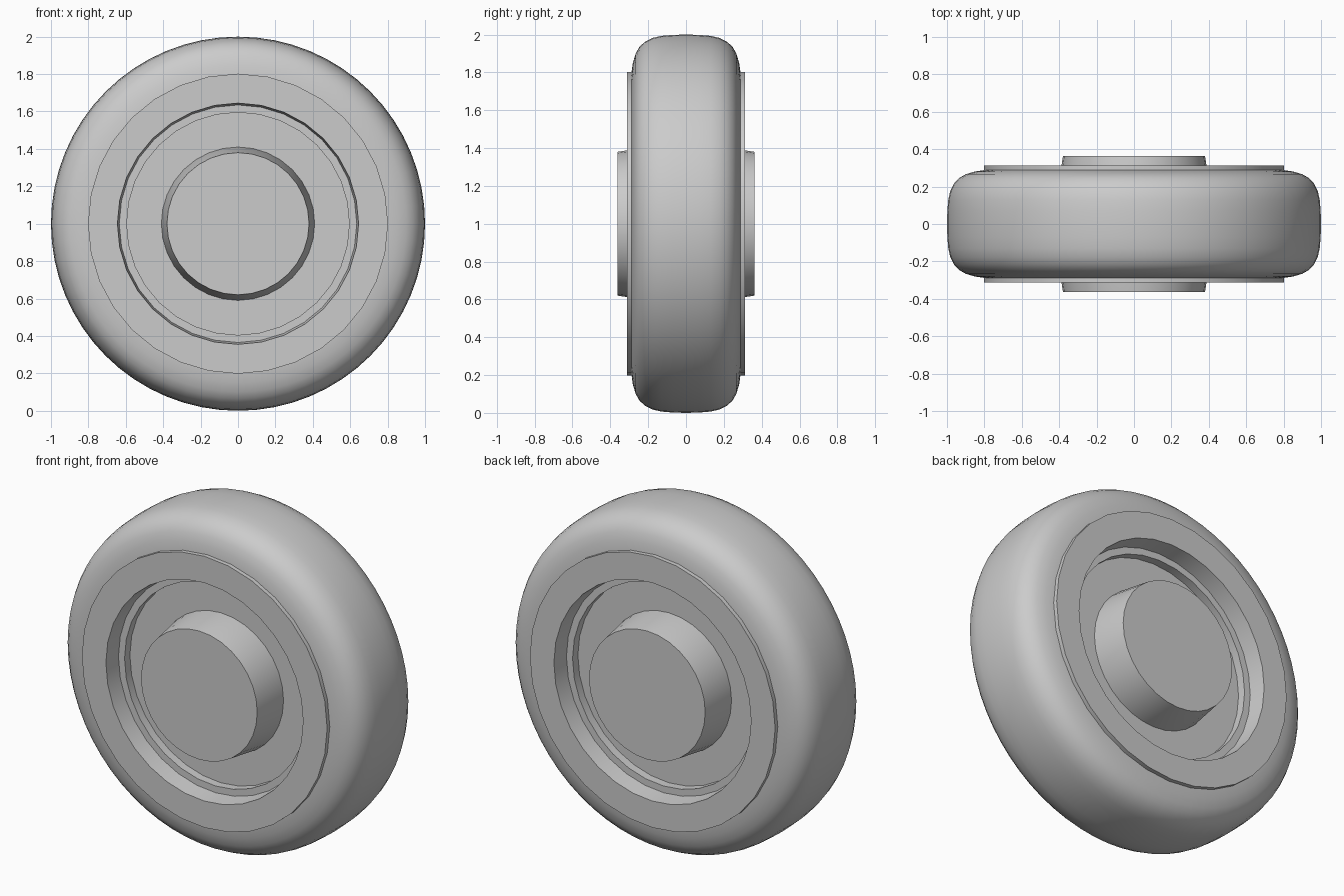
import bpy
import bmesh
import math

cube = bpy.data.objects.get("Cube")
if cube:
    bpy.data.objects.remove(cube, do_unlink=True)

grey = bpy.data.materials.new("light grey")
grey.use_nodes = True
grey.diffuse_color = (0.6, 0.6, 0.6, 1)
bsdf = next(n for n in grey.node_tree.nodes if n.type == 'BSDF_PRINCIPLED')
bsdf.inputs["Base Color"].default_value = grey.diffuse_color
bsdf.inputs["Roughness"].default_value = 0.7


def lathe(name, half, sides, angle):
    """Turn a (radius, depth) half profile, mirrored front to back, around the axle."""
    profile = half + [(r, -y) for r, y in reversed(half) if y > 0]
    bm = bmesh.new()
    verts = [bm.verts.new((0, y, r)) for r, y in profile]
    edges = [bm.edges.new(pair) for pair in zip(verts, verts[1:])]
    bmesh.ops.spin(bm, geom=verts + edges, axis=(0, 1, 0), cent=(0, 0, 0),
                   angle=math.tau, steps=sides, use_merge=True)
    bmesh.ops.remove_doubles(bm, verts=bm.verts, dist=0.0005)
    bmesh.ops.recalc_face_normals(bm, faces=bm.faces)
    mesh = bpy.data.meshes.new(name)
    bm.to_mesh(mesh)
    bm.free()
    mesh.materials.append(grey)
    obj = bpy.data.objects.new(name, mesh)
    obj.location.z = 1
    bpy.context.collection.objects.link(obj)
    bpy.ops.object.select_all(action='DESELECT')
    obj.select_set(True)
    bpy.context.view_layer.objects.active = obj
    bpy.ops.object.shade_smooth_by_angle(angle=math.radians(angle))


# Rounded tyre, its sidewalls running in behind the rim
lathe("tyre", [(0.72, 0.285), (0.76, 0.291), (0.8, 0.288), (0.85, 0.281),
               (0.9, 0.266), (0.935, 0.246), (0.962, 0.217), (0.982, 0.178),
               (0.993, 0.13), (0.998, 0.07), (1.0, 0)], 64, 60)

# Rim plates with a stepped recess on both sides
lathe("rim", [(0.36, 0.16), (0.595, 0.16), (0.595, 0.21), (0.635, 0.21),
              (0.645, 0.313), (0.802, 0.313), (0.802, 0.283), (0.7, 0.28)], 32, 30)

# Tapered hub through the middle, closed at both ends
lathe("hub", [(0, 0.363), (0.38, 0.363), (0.41, 0.16)], 32, 30)
